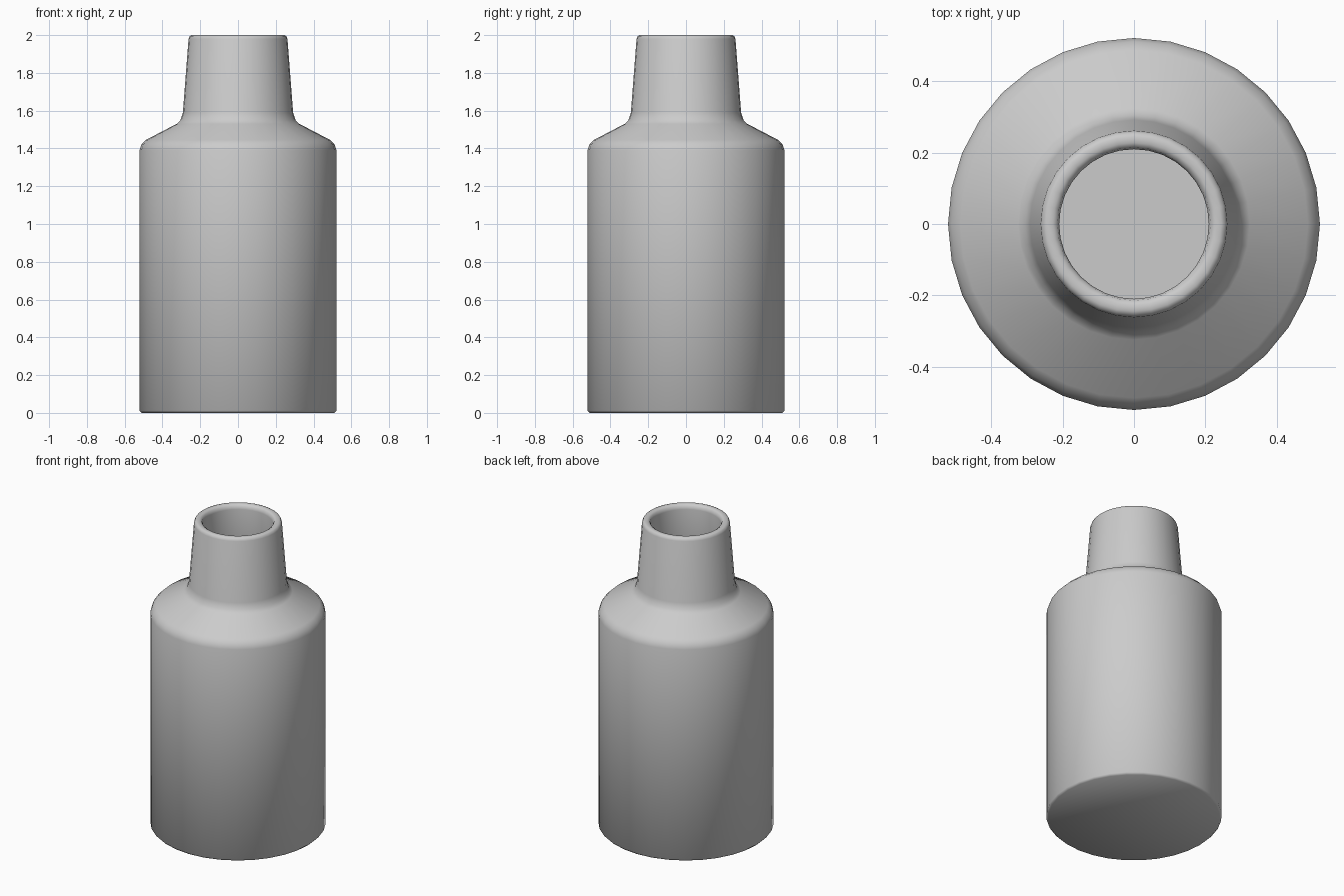
import bpy
import bmesh
import math

SIDES = 32

cube = bpy.data.objects.get("Cube")
if cube:
    bpy.data.objects.remove(cube, do_unlink=True)

# Single grey material
grey = bpy.data.materials.new("plain_grey")
grey.use_nodes = True
colour = (0.6, 0.6, 0.6, 1)
grey.diffuse_color = colour
grey.node_tree.nodes["Principled BSDF"].inputs["Base Color"].default_value = colour


def lathe(name, profile):
    """Spin a (radius, height) profile about z; radius 0 closes an end."""
    bm = bmesh.new()
    verts = [bm.verts.new((r, 0, z)) for r, z in profile]
    edges = [bm.edges.new(pair) for pair in zip(verts, verts[1:])]
    bmesh.ops.spin(bm, geom=verts + edges, cent=(0, 0, 0), axis=(0, 0, 1),
                   angle=math.tau, steps=SIDES, use_merge=True)
    bmesh.ops.remove_doubles(bm, verts=bm.verts, dist=0.0005)
    bmesh.ops.recalc_face_normals(bm, faces=bm.faces)
    mesh = bpy.data.meshes.new(name)
    bm.to_mesh(mesh)
    bm.free()
    mesh.materials.append(grey)
    obj = bpy.data.objects.new(name, mesh)
    bpy.context.collection.objects.link(obj)
    bpy.ops.object.select_all(action="DESELECT")
    obj.select_set(True)
    bpy.context.view_layer.objects.active = obj
    bpy.ops.object.shade_smooth_by_angle(angle=math.radians(50))
    return obj


# Outer wall: base, body, rounded shoulder, tapered neck
outside = [(0, 0), (0.51, 0), (0.522, 0.012), (0.522, 1.39), (0.512, 1.42),
           (0.488, 1.445), (0.325, 1.53), (0.305, 1.55), (0.292, 1.59),
           (0.262, 1.98), (0.256, 1.995)]
# Rounded lip, then the hollow inside down to its floor
inside = [(0.245, 2), (0.228, 2), (0.215, 1.992), (0.21, 1.97), (0.24, 1.58),
          (0.27, 1.5), (0.46, 1.4), (0.472, 1.37), (0.472, 0.05), (0, 0.05)]
lathe("bottle", outside + inside)
